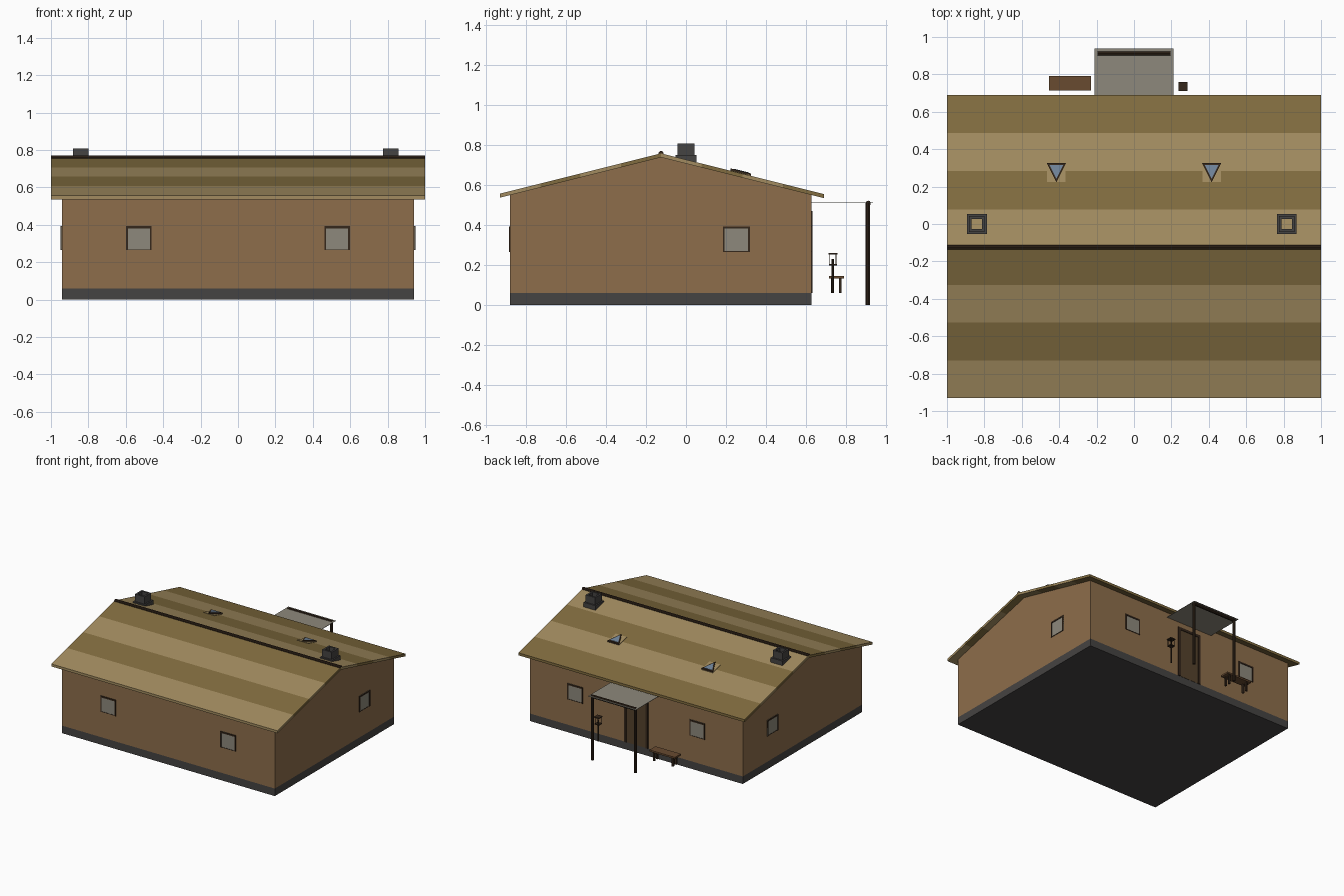
import bpy, bmesh, math
from mathutils import Vector

if "Cube" in bpy.data.objects:
    bpy.data.objects.remove(bpy.data.objects["Cube"])

def mat(name, r, g, b, a=1.0):
    m = bpy.data.materials.new(name)
    m.diffuse_color = (r, g, b, a)
    m.use_nodes = True
    m.node_tree.nodes["Principled BSDF"].inputs["Base Color"].default_value = m.diffuse_color
    return m

WALL = mat("wall_clay", .27, .155, .07)
STONE = mat("stone", .06, .056, .054)
LIGHT = mat("thatch_light", .36, .26, .115)
DARK = mat("thatch_dark", .22, .15, .05)
TIMBER = mat("dark_timber", .035, .02, .011)
WOOD = mat("wood", .14, .07, .03)
DOOR = mat("door_wood", .09, .055, .025)
PANE = mat("pane", .27, .25, .2)
BLUE = mat("skylight_glass", .16, .23, .32)

RY, RZ, SLOPE, T = -.125, .758, .25, .02   # ridge position, pitch, thickness

def roof_z(y):
    return RZ - SLOPE * abs(y - RY)

def obj(name, bm, m):
    bmesh.ops.recalc_face_normals(bm, faces=bm.faces)
    me = bpy.data.meshes.new(name)
    bm.to_mesh(me)
    bm.free()
    me.materials.append(m)
    o = bpy.data.objects.new(name, me)
    bpy.context.collection.objects.link(o)
    return o

def boxes(name, m, *spans):
    """One object from boxes given as (x0, x1, y0, y1, z0, z1)."""
    bm = bmesh.new()
    for x0, x1, y0, y1, z0, z1 in spans:
        for v in bmesh.ops.create_cube(bm, size=1)["verts"]:
            v.co = Vector((x0 + (v.co.x + .5) * (x1 - x0),
                           y0 + (v.co.y + .5) * (y1 - y0),
                           z0 + (v.co.z + .5) * (z1 - z0)))
    return obj(name, bm, m)

def prism(name, m, pts, d):
    """Extrude a closed 3D polygon along vector d."""
    bm = bmesh.new()
    f = bm.faces.new([bm.verts.new(p) for p in pts])
    g = bmesh.ops.extrude_face_region(bm, geom=[f])["geom"]
    bmesh.ops.translate(bm, vec=d, verts=[v for v in g if isinstance(v, bmesh.types.BMVert)])
    return obj(name, bm, m)

def rod(name, m, a, b, r, n=10):
    a, b = Vector(a), Vector(b)
    bm = bmesh.new()
    bmesh.ops.create_cone(bm, cap_ends=True, segments=n, radius1=r, radius2=r, depth=(b - a).length)
    q = (b - a).to_track_quat('Z', 'Y')
    for v in bm.verts:
        v.co = q @ v.co + (a + b) / 2
    return obj(name, bm, m)

# plinth and gabled walls
boxes("plinth", STONE, (-.942, .942, -.88, .627, 0, .06))
prism("walls", WALL, [(-.942, y, z) for y, z in (
    (-.88, .06), (.627, .06), (.627, roof_z(.627) - T), (RY, RZ - T), (-.88, roof_z(-.88) - T))], (1.884, 0, 0))

# roof strips
for side, eave, cols in (("front", -.93, (DARK, LIGHT)), ("back", .69, (LIGHT, DARK))):
    for i in range(4):
        a, b = (RY + (eave - RY) * k / 4 for k in (i, i + 1))
        prism(f"roof_{side}_strip_{i}", cols[i % 2],
              [(-1, a, roof_z(a)), (-1, b, roof_z(b)), (-1, b, roof_z(b) - T), (-1, a, roof_z(a) - T)], (2, 0, 0))
rod("ridge_pole", TIMBER, (-1, RY, .757), (1, RY, .757), .013)

# hollow chimneys with a wider foot
def ring(cx, cy, h, w, z0, z1):
    return [(cx - h, cx + h, cy - h, cy - h + w, z0, z1), (cx - h, cx + h, cy + h - w, cy + h, z0, z1),
            (cx - h, cx - h + w, cy - h + w, cy + h - w, z0, z1), (cx + h - w, cx + h, cy - h + w, cy + h - w, z0, z1)]

for cx in (-.84, .817):
    boxes("chimney", STONE, *ring(cx, 0, .042, .014, .69, .808))
    boxes("chimney_foot", STONE, *ring(cx, 0, .053, .011, .69, .75))

# windows: pane with lintel, jambs and thin sill
def window(name, c, axis, s, face):
    def span(a0, a1, d0, d1, z0, z1):
        lo, hi = sorted((face + s * d0, face + s * d1))
        return (a0, a1, lo, hi, z0, z1) if axis == 'x' else (lo, hi, a0, a1, z0, z1)
    h, z0, z1, w = .068, .265, .393, .012
    boxes(name + "_pane", PANE, span(c - h, c + h, -.01, .002, z0, z1))
    boxes(name + "_frame", TIMBER, span(c - h, c + h, -.01, .006, z1 - w, z1),
          span(c - h, c - h + w * .8, -.01, .006, z0, z1), span(c + h - w * .8, c + h, -.01, .006, z0, z1),
          span(c - h, c + h, -.01, .004, z0, z0 + .004))

for s in (-1, 1):
    window("front_window", s * .53, 'x', -1, -.88)
    window("back_window", s * .54, 'x', 1, .627)
    window("side_window", .252, 'y', s, s * .942)

# door
boxes("door_panel", DOOR, (-.09, .09, .615, .629, .06, .46))
boxes("door_frame", TIMBER, (-.105, -.085, .615, .634, .06, .47), (.085, .105, .615, .634, .06, .47),
      (-.085, .085, .615, .634, .45, .47))

# porch canopy on two posts
boxes("canopy_sheet", PANE, (-.21, .21, .627, .937, .511, .514))
rod("canopy_beam", TIMBER, (-.195, .912, .508), (.195, .912, .508), .013)
for s in (-1, 1):
    rod("porch_post", TIMBER, (s * .19, .91, 0), (s * .19, .91, .51), .012)

# triangular skylights on small pads
for s in (-1, 1):
    cx = s * .415
    def tri(k, dz):
        pts = ((-.051, .325), (.051, .325), (0, .222))
        return [(cx + x * k, .29 + (y - .29) * k, roof_z(.29 + (y - .29) * k) + dz) for x, y in pts]
    prism("skylight_pad", LIGHT, [(cx + x, y, roof_z(y) - .01) for x, y in
          ((-.05, .225), (.05, .225), (.05, .325), (-.05, .325))], (0, 0, .013))
    prism("skylight_frame", TIMBER, tri(1, 0), (0, 0, .012))
    prism("skylight_glass", BLUE, tri(.72, .005), (0, 0, .009))

# bench
boxes("bench_seat", WOOD, (-.455, -.23, .715, .79, .132, .145))
boxes("bench_legs", TIMBER, *[(x - .007, x + .007, y - .007, y + .007, .06, .133)
      for x in (-.425, -.26) for y in (.733, .772)])

# lantern on a stake
LX, LY = .262, .735
rod("lantern_stake", TIMBER, (LX, LY, .06), (LX, LY, .23), .006, 8)
boxes("lantern_frame", TIMBER, (LX - .023, LX + .023, LY - .023, LY + .023, .253, .26),
      (LX - .02, LX + .02, LY - .02, LY + .02, .198, .204),
      *[(LX + i * .016 - .002, LX + i * .016 + .002, LY + j * .016 - .002, LY + j * .016 + .002, .203, .254)
        for i in (-1, 1) for j in (-1, 1)])
